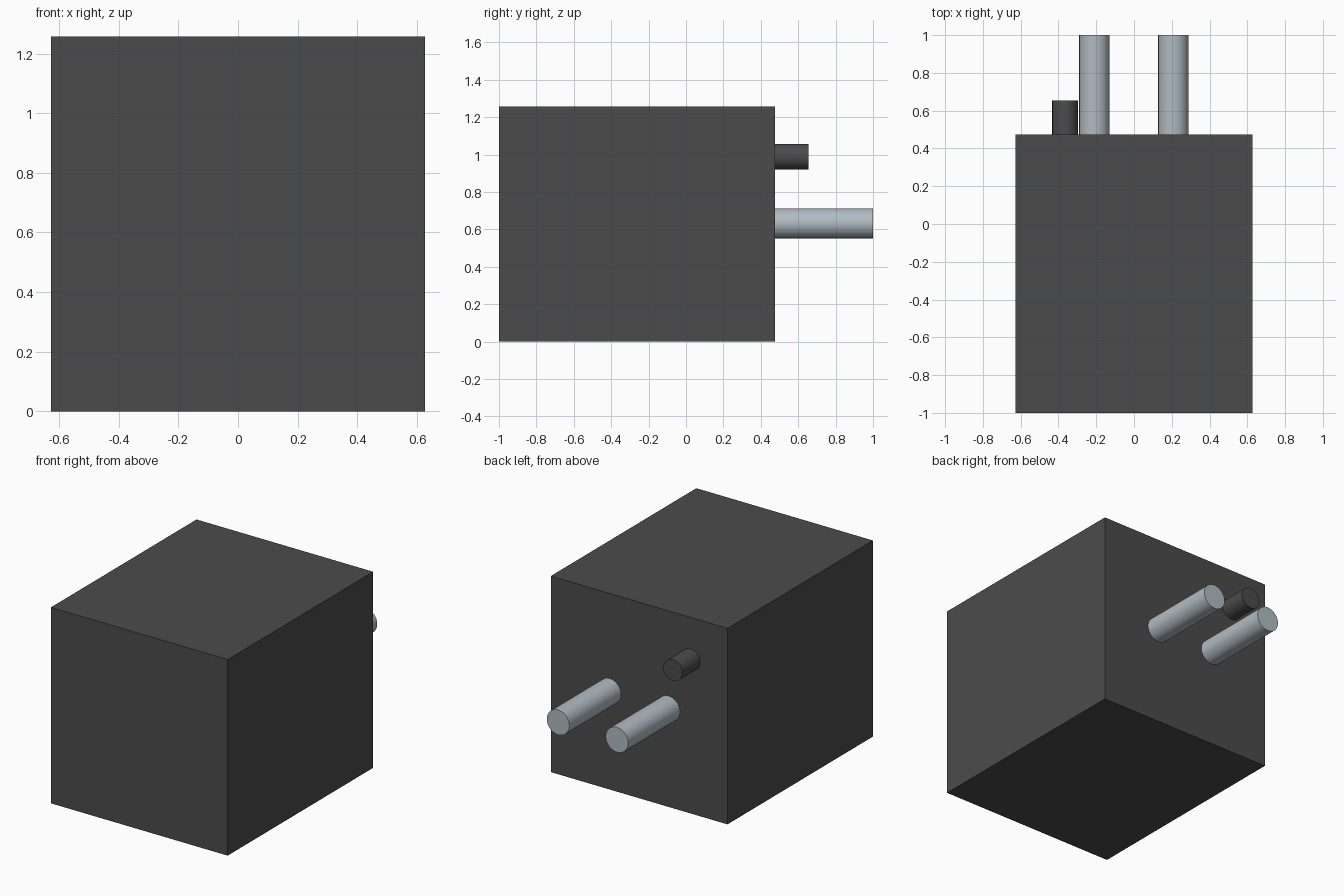
import bpy, math

cube = bpy.data.objects.get("Cube")
if cube:
    bpy.data.objects.remove(cube, do_unlink=True)


def material(name, rgb):
    m = bpy.data.materials.new(name)
    m.use_nodes = True
    m.diffuse_color = (*rgb, 1)
    m.node_tree.nodes["Principled BSDF"].inputs["Base Color"].default_value = (*rgb, 1)
    return m


dark = material("dark grey plastic", (0.071, 0.071, 0.071))
steel = material("pale steel", (0.44, 0.50, 0.54))

BACK = 0.475   # rear face of the housing
EMBED = 0.01   # how far rods sink into the housing


def rod(name, x, z, radius, end, mat):
    """Round rod running backwards out of the housing."""
    start = BACK - EMBED
    bpy.ops.mesh.primitive_cylinder_add(
        vertices=48, radius=radius, depth=end - start,
        location=(x, (start + end) / 2, z), rotation=(math.pi / 2, 0, 0))
    ob = bpy.context.object
    ob.name = name
    ob.data.materials.append(mat)
    bpy.ops.object.shade_smooth_by_angle(angle=math.radians(30))


# Housing block
bpy.ops.mesh.primitive_cube_add(size=1, location=(0, (BACK - 1) / 2, 0.629))
housing = bpy.context.object
housing.name = "housing"
housing.scale = (1.254, BACK + 1, 1.258)
bpy.ops.object.transform_apply(location=False, rotation=False, scale=True)
housing.data.materials.append(dark)

# Two steel prongs and the short locating peg
for side, x in (("left", 0.208), ("right", -0.21)):
    rod(side + "_prong", x, 0.632, 0.08, 1.0, steel)
rod("locating_peg", -0.365, 0.988, 0.068, 0.655, dark)
